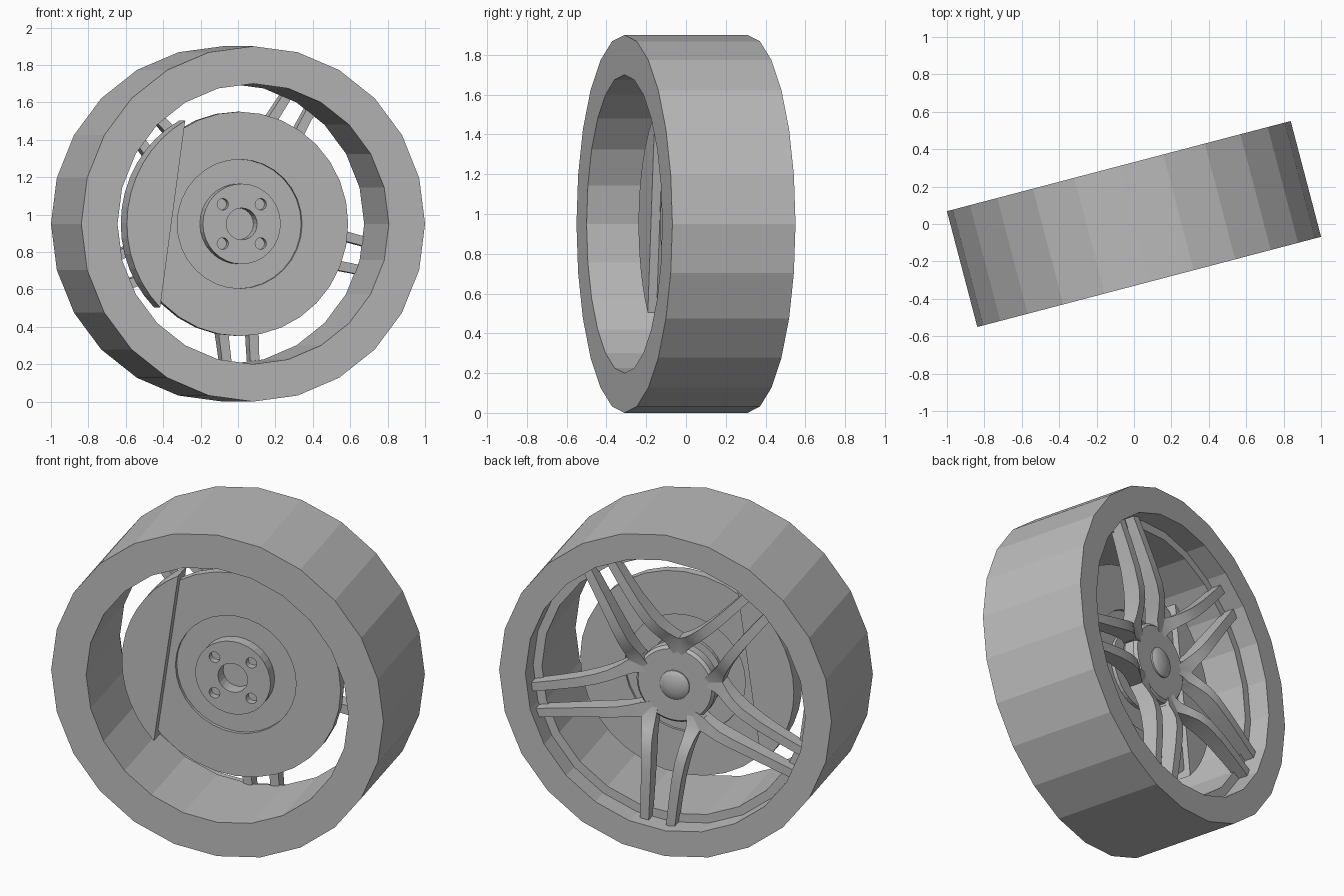
import bpy, bmesh
from math import sin, cos, pi, radians
from mathutils import Matrix, Vector

if "Cube" in bpy.data.objects:
    bpy.data.objects.remove(bpy.data.objects["Cube"])

# The axle runs along local y; the whole wheel is steered about z
PLACE = Matrix.Translation((0, 0, 0.95)) @ Matrix.Rotation(radians(14.7), 4, 'Z')

grey = bpy.data.materials.new("plain_grey")
grey.use_nodes = True
COLOUR = (0.5, 0.5, 0.5, 1)
grey.diffuse_color = COLOUR
next(n for n in grey.node_tree.nodes if n.type == 'BSDF_PRINCIPLED').inputs["Base Color"].default_value = COLOUR


def finish(name, bm, smooth=False):
    bmesh.ops.recalc_face_normals(bm, faces=bm.faces)
    mesh = bpy.data.meshes.new(name)
    bm.to_mesh(mesh)
    bm.free()
    mesh.materials.append(grey)
    ob = bpy.data.objects.new(name, mesh)
    bpy.context.collection.objects.link(ob)
    ob.matrix_world = PLACE
    if smooth:
        bpy.ops.object.select_all(action='DESELECT')
        ob.select_set(True)
        bpy.context.view_layer.objects.active = ob
        bpy.ops.object.shade_smooth_by_angle(angle=radians(35))
    return ob


def lathe(name, profile, sides, ring=False, smooth=False, centre=(0, 0)):
    """Turn (radius, y) points about y; a ring closes on itself, a solid is capped."""
    bm = bmesh.new()
    loops = []
    for r, y in profile:
        loops.append([bm.verts.new((centre[0] + r * cos(2 * pi * i / sides), y,
                                    centre[1] + r * sin(2 * pi * i / sides))) for i in range(sides)])
    pairs = list(zip(loops, loops[1:]))
    if ring:
        pairs.append((loops[-1], loops[0]))
    else:
        bm.faces.new(loops[0])
        bm.faces.new(loops[-1])
    for a, b in pairs:
        for i in range(sides):
            j = (i + 1) % sides
            bm.faces.new((a[i], a[j], b[j], b[i]))
    return finish(name, bm, smooth)


def cut(ob, cutter):
    cutter.hide_render = True
    mod = ob.modifiers.new("hole", 'BOOLEAN')
    mod.operation = 'DIFFERENCE'
    mod.solver = 'EXACT'
    mod.object = cutter
    bpy.context.view_layer.objects.active = ob
    bpy.ops.object.modifier_apply(modifier=mod.name)
    bpy.data.objects.remove(cutter)


# Faceted tyre and barrel with a step in the outer side
lathe("tyre", [(0.95, -0.32), (0.95, 0.32), (0.8, 0.32), (0.8, 0.2),
               (0.75, 0.2), (0.75, -0.32)], 24, ring=True)

# Brake disc with a shallow recess and a raised mounting hub
lathe("brake_disc", [(0.6, 0.015), (0.6, -0.035), (0.345, -0.035), (0.345, -0.015),
                     (0.1, -0.015), (0.1, 0.0), (0.345, 0.0), (0.345, 0.015)], 32, ring=True)
hub = lathe("disc_hub", [(0.215, 0.02), (0.215, -0.08)], 32)
cut(hub, lathe("bore_cutter", [(0.085, 0.0), (0.085, -0.2)], 24))
for sx in (-1, 1):
    for sz in (-1, 1):
        cut(hub, lathe("bolt_cutter", [(0.031, -0.04), (0.031, -0.2)], 16,
                       centre=(sx * 0.105, sz * 0.105)))
bpy.context.view_layer.objects.active = hub

# Caliper: a segment of a circle closed by a slanted chord
bm = bmesh.new()
ARC = 14
outline = []
for i in range(ARC + 1):
    a = radians(119.5 + (224.7 - 119.5) * i / ARC)
    outline.append(bm.verts.new((0.635 * cos(a), -0.08, 0.635 * sin(a))))
face = bm.faces.new(outline)
grown = bmesh.ops.extrude_face_region(bm, geom=[face])["geom"]
bmesh.ops.translate(bm, vec=(0, 0.13, 0), verts=[g for g in grown if isinstance(g, bmesh.types.BMVert)])
finish("caliper", bm)

# Axle, wheel hub and domed cap
lathe("axle", [(0.12, 0.0), (0.12, 0.1)], 24, smooth=True)
lathe("wheel_hub", [(0.2, 0.07), (0.225, 0.1), (0.225, 0.155), (0.21, 0.172)], 40, smooth=True)
lathe("hub_cap", [(0.085, 0.16), (0.085, 0.18), (0.075, 0.187), (0.05, 0.195), (0.02, 0.2)], 32, smooth=True)

# Spoke path: distance from axle, sideways offset, outer y, depth, width
PATH = [(0.80, 0.075, 0.255, 0.07, 0.05), (0.66, 0.08, 0.262, 0.08, 0.052),
        (0.52, 0.087, 0.265, 0.09, 0.055), (0.41, 0.097, 0.26, 0.1, 0.058),
        (0.34, 0.107, 0.245, 0.1, 0.06), (0.28, 0.117, 0.215, 0.09, 0.066),
        (0.23, 0.127, 0.185, 0.08, 0.08), (0.15, 0.135, 0.17, 0.075, 0.1)]


def spoke(name, angle, side):
    bm = bmesh.new()
    turn = Matrix.Rotation(-angle, 4, 'Y')
    rings = []
    for r, off, top, depth, width in PATH:
        corners = [(-1, 0), (1, 0), (1, -depth), (-1, -depth)]
        rings.append([bm.verts.new(turn @ Vector((r, top + dy, side * off + s * width / 2)))
                      for s, dy in corners])
    for a, b in zip(rings, rings[1:]):
        for i in range(4):
            j = (i + 1) % 4
            bm.faces.new((a[i], a[j], b[j], b[i]))
    bm.faces.new(rings[0])
    bm.faces.new(rings[-1])
    finish(name, bm, smooth=True)


# Five pairs of spokes
for k in range(5):
    for label, side in (("a", -1), ("b", 1)):
        spoke(f"spoke_{k + 1}_{label}", radians(-85 + 72 * k), side)
